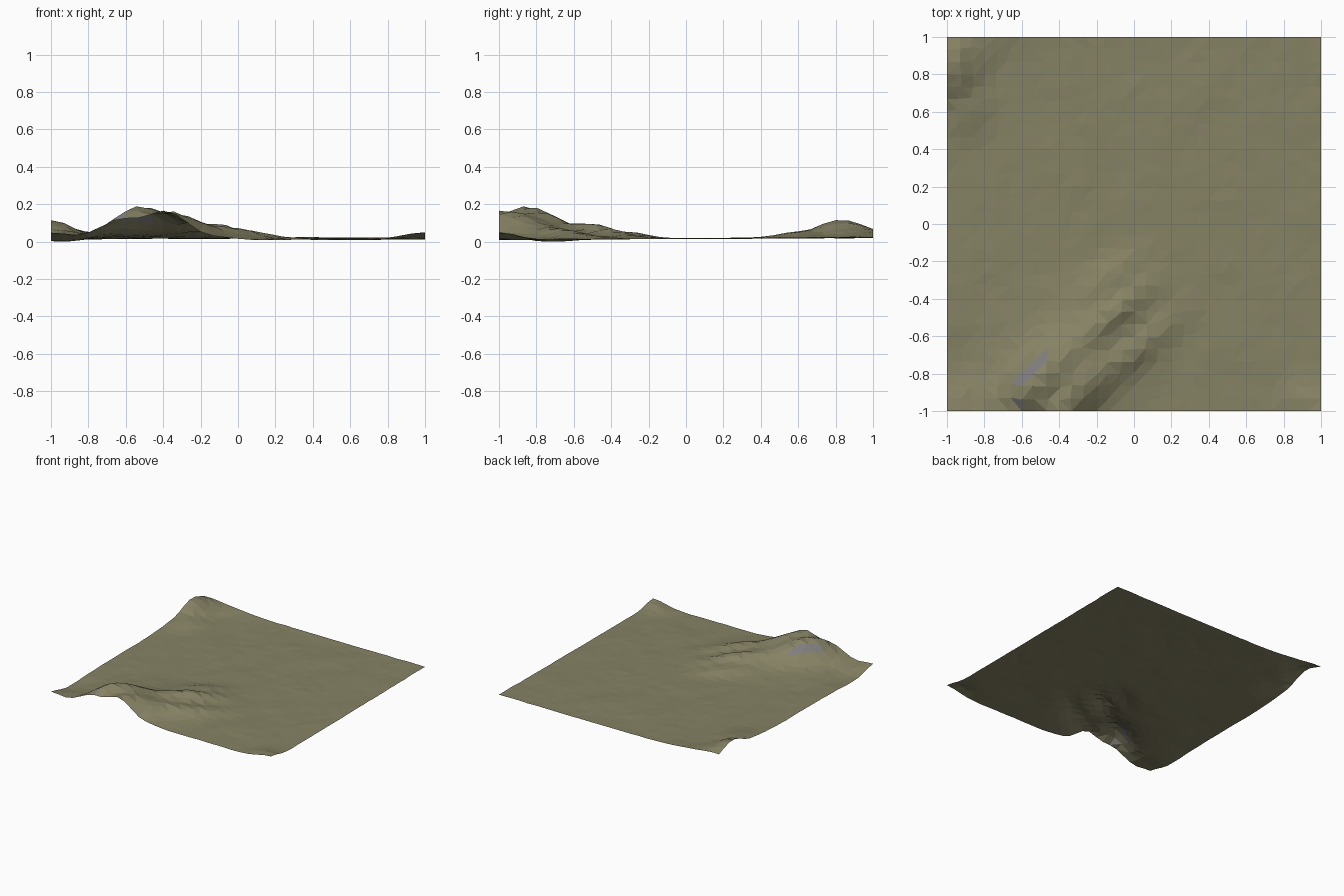
import bpy, bmesh, math
from mathutils import Vector, noise

if "Cube" in bpy.data.objects:
    bpy.data.objects.remove(bpy.data.objects["Cube"])

CELLS = 30

# Ridges and dips: centre x, centre y, height, direction in degrees, length, width
BUMPS = [
    (-0.40, -0.80, 0.050, 40, 0.35, 0.20),    # broad front mound
    (-0.53, -0.85, 0.130, 45, 0.18, 0.075),   # main peak
    (-0.38, -1.00, 0.120, 50, 0.20, 0.080),   # peak on the front edge
    (-0.11, -0.48, 0.060, 40, 0.16, 0.055),   # folds trailing off the mound
    (0.02, -0.67, 0.038, 40, 0.17, 0.060),
    (-0.13, -0.29, 0.030, 40, 0.14, 0.050),
    (-1.00, 0.80, 0.085, 60, 0.12, 0.10),     # back left hill
    (-0.90, 1.00, 0.030, 20, 0.30, 0.10),
    (-0.90, 0.58, 0.030, 50, 0.10, 0.07),
    (1.00, -1.00, 0.040, -45, 0.12, 0.08),    # raised front corners
    (-1.00, -1.00, 0.035, 45, 0.08, 0.08),
    (-0.93, -0.76, -0.016, 90, 0.15, 0.10),   # hollow
]


def bump(x, y, cx, cy, h, deg, length, width):
    c, s = math.cos(math.radians(deg)), math.sin(math.radians(deg))
    u = ((x - cx) * c + (y - cy) * s) / length
    v = ((y - cy) * c - (x - cx) * s) / width
    return h * math.exp(-(u * u + v * v) / 2)


def height(x, y):
    z = 0.025 + 0.006 * y + sum(bump(x, y, *b) for b in BUMPS)
    z += 0.006 * noise.noise(Vector((x * 4, y * 4, 3)))
    return z + 0.003 * noise.noise(Vector((x * 13, y * 13, 8)))


def material(name, colour):
    m = bpy.data.materials.new(name)
    m.diffuse_color = (*colour, 1)
    m.use_nodes = True
    m.node_tree.nodes["Principled BSDF"].inputs["Base Color"].default_value = m.diffuse_color
    return m


# Terrain sheet: a grid with slightly shifted inner points
bm = bmesh.new()
bmesh.ops.create_grid(bm, x_segments=CELLS, y_segments=CELLS, size=1)
for v in bm.verts:
    x, y = v.co.x, v.co.y
    v.co.z = height(x, y)
    if not v.is_boundary:
        shift = noise.noise_vector(Vector((x * 9, y * 9, 1))) * 0.018
        v.co.x += shift.x
        v.co.y += shift.y
low = min(v.co.z for v in bm.verts)
for v in bm.verts:
    v.co.z -= low
bmesh.ops.triangulate(bm, faces=bm.faces[:])
bm.normal_update()

# Bare rock on the steepest faces
for f in bm.faces:
    f.smooth = False
    f.material_index = 1 if f.normal.z < 0.72 else 0

mesh = bpy.data.meshes.new("terrain")
bm.to_mesh(mesh)
bm.free()
mesh.materials.append(material("dry_grass", (0.24, 0.225, 0.13)))
mesh.materials.append(material("rock", (0.22, 0.21, 0.21)))
terrain = bpy.data.objects.new("terrain", mesh)
bpy.context.collection.objects.link(terrain)
